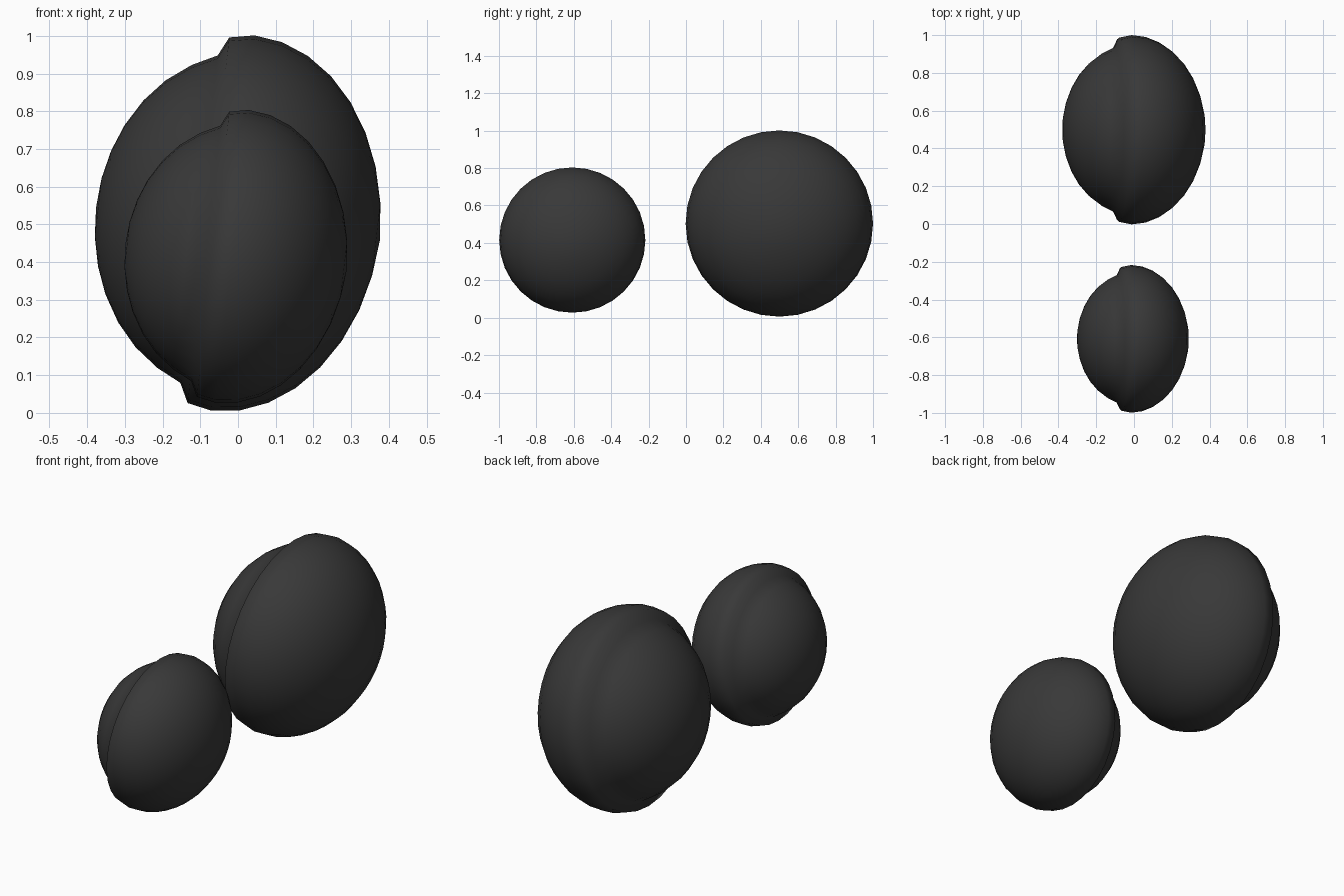
import bpy, bmesh
from math import sin, cos, pi, radians

if "Cube" in bpy.data.objects:
    bpy.data.objects.remove(bpy.data.objects["Cube"])

STEPS = 32

# (axial, radial) profile: large right dome, small step, slightly narrower left dome
profile = [(0.382 * cos(i * pi / 16) - 0.004 - 0.009 * sin(i * pi / 16), 0.501 * sin(i * pi / 16))
           for i in range(1, 9)]
profile += [(-0.079, 0.488), (-0.104, 0.437)]
profile += [(-0.379 * cos(a), 0.452 * sin(a))
            for a in [radians(d) for d in (63.5, 52, 41, 30, 20, 10)]]
poles = (0.379, -0.379)

mat = bpy.data.materials.new("dark_grey")
mat.diffuse_color = (0.04, 0.04, 0.04, 1)
mat.use_nodes = True
mat.node_tree.nodes["Principled BSDF"].inputs["Base Color"].default_value = mat.diffuse_color


def pod(name, loc, scale):
    """Lathe the profile about the x axis and tilt it."""
    bm = bmesh.new()
    rings = [[bm.verts.new((u, r * cos(2 * pi * k / STEPS), r * sin(2 * pi * k / STEPS)))
              for k in range(STEPS)] for u, r in profile]
    ends = [bm.verts.new((u, 0, 0)) for u in poles]
    for k in range(STEPS):
        n = (k + 1) % STEPS
        bm.faces.new((ends[0], rings[0][k], rings[0][n]))
        bm.faces.new((ends[1], rings[-1][n], rings[-1][k]))
        for a, b in zip(rings, rings[1:]):
            bm.faces.new((a[k], b[k], b[n], a[n]))
    bmesh.ops.recalc_face_normals(bm, faces=bm.faces)
    for f in bm.faces:
        f.smooth = True
    me = bpy.data.meshes.new(name)
    bm.to_mesh(me)
    bm.free()
    me.materials.append(mat)
    ob = bpy.data.objects.new(name, me)
    bpy.context.collection.objects.link(ob)
    ob.location = loc
    ob.rotation_euler = (0, radians(6.5), 0)
    ob.scale = (scale,) * 3


# Large rear pod and smaller front pod
pod("large_pod", (0, 0.499, 0.502), 1.0)
pod("small_pod", (-0.005, -0.608, 0.414), 0.78)
